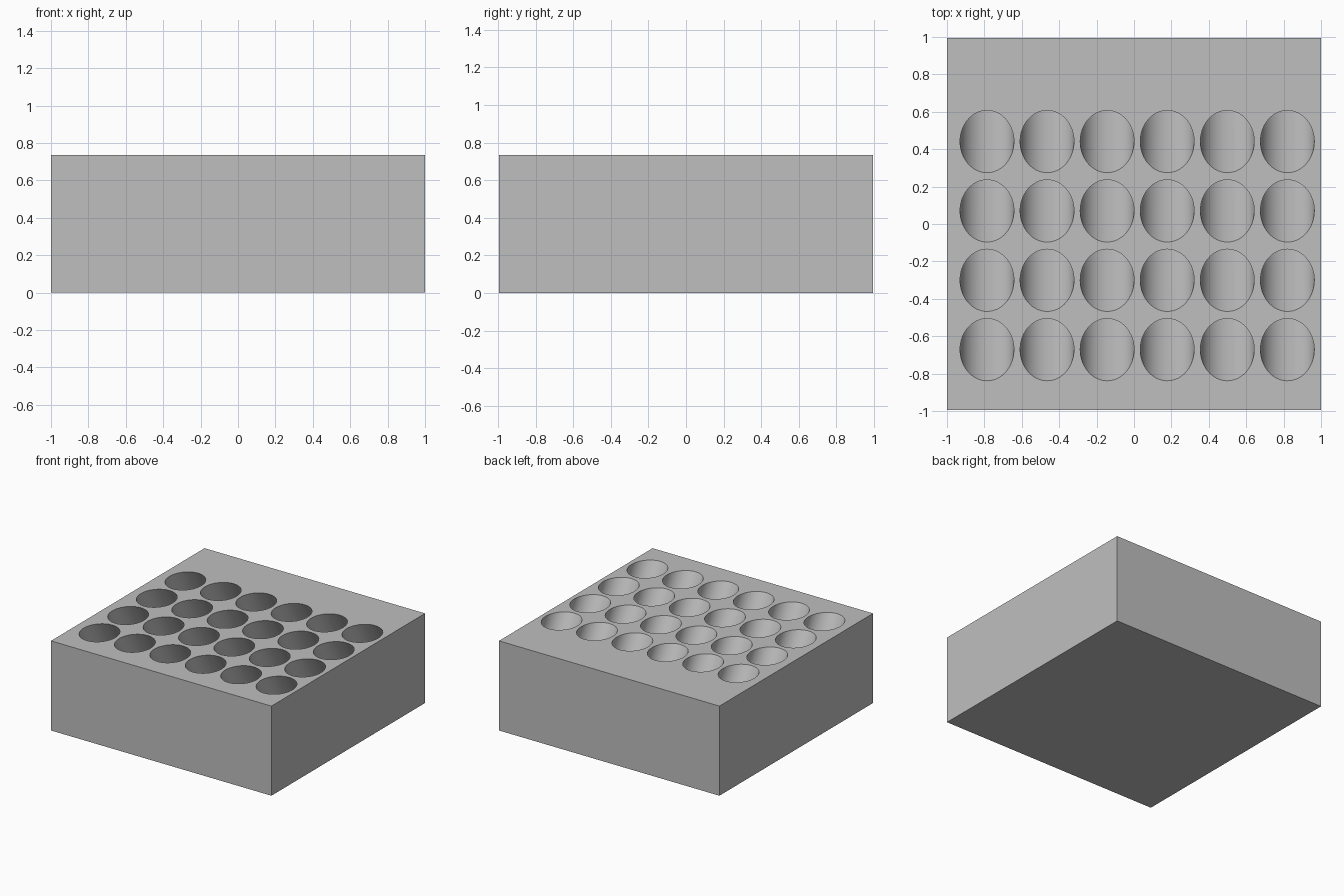
import bpy
import bmesh
import math
from mathutils import Matrix, Vector

if "Cube" in bpy.data.objects:
    bpy.data.objects.remove(bpy.data.objects["Cube"], do_unlink=True)

WIDTH, DEPTH, HEIGHT = 2.0, 1.99, 0.735
COLUMNS, ROWS = 6, 4
RADIUS = 0.144
TILT = math.radians(30)
STEP_X = 0.3212
STEP_Y = STEP_X / math.cos(TILT)
FIRST = Vector((-0.786, -0.672, HEIGHT))
ABOVE, BELOW = 0.2, 0.66      # cutter reach along its axis, from the top face

# Single grey material
grey = bpy.data.materials.new("plain_grey")
grey.use_nodes = True
colour = (0.52, 0.52, 0.52, 1.0)
grey.diffuse_color = colour
grey.node_tree.nodes["Principled BSDF"].inputs["Base Color"].default_value = colour


def make_object(name, bm):
    mesh = bpy.data.meshes.new(name)
    bm.to_mesh(mesh)
    bm.free()
    mesh.materials.append(grey)
    obj = bpy.data.objects.new(name, mesh)
    bpy.context.collection.objects.link(obj)
    return obj


# Solid block
bm = bmesh.new()
bmesh.ops.create_cube(bm, size=1, matrix=Matrix.Translation((0, 0, HEIGHT / 2))
                      @ Matrix.Diagonal((WIDTH, DEPTH, HEIGHT, 1)))
block = make_object("rack_block", bm)

# Grid of tilted cylinders, their lower ends leaning to the back
bm = bmesh.new()
tilt = Matrix.Rotation(TILT, 4, 'X')
along = Matrix.Translation((0, 0, (ABOVE - BELOW) / 2))
for row in range(ROWS):
    for col in range(COLUMNS):
        mouth = FIRST + Vector((col * STEP_X, row * STEP_Y, 0))
        bmesh.ops.create_cone(bm, cap_ends=True, segments=64,
                              radius1=RADIUS, radius2=RADIUS, depth=ABOVE + BELOW,
                              matrix=Matrix.Translation(mouth) @ tilt @ along)
cutter = make_object("hole_cutter", bm)
cutter.hide_render = True

# Cut the slanted holes
cut = block.modifiers.new("slanted_holes", 'BOOLEAN')
cut.operation = 'DIFFERENCE'
cut.solver = 'EXACT'
cut.object = cutter
bpy.ops.object.select_all(action='DESELECT')
block.select_set(True)
bpy.context.view_layer.objects.active = block
bpy.ops.object.modifier_apply(modifier=cut.name)
bpy.data.objects.remove(cutter, do_unlink=True)

# Smooth hole walls, crisp rims
bpy.ops.object.shade_smooth_by_angle(angle=math.radians(30))
